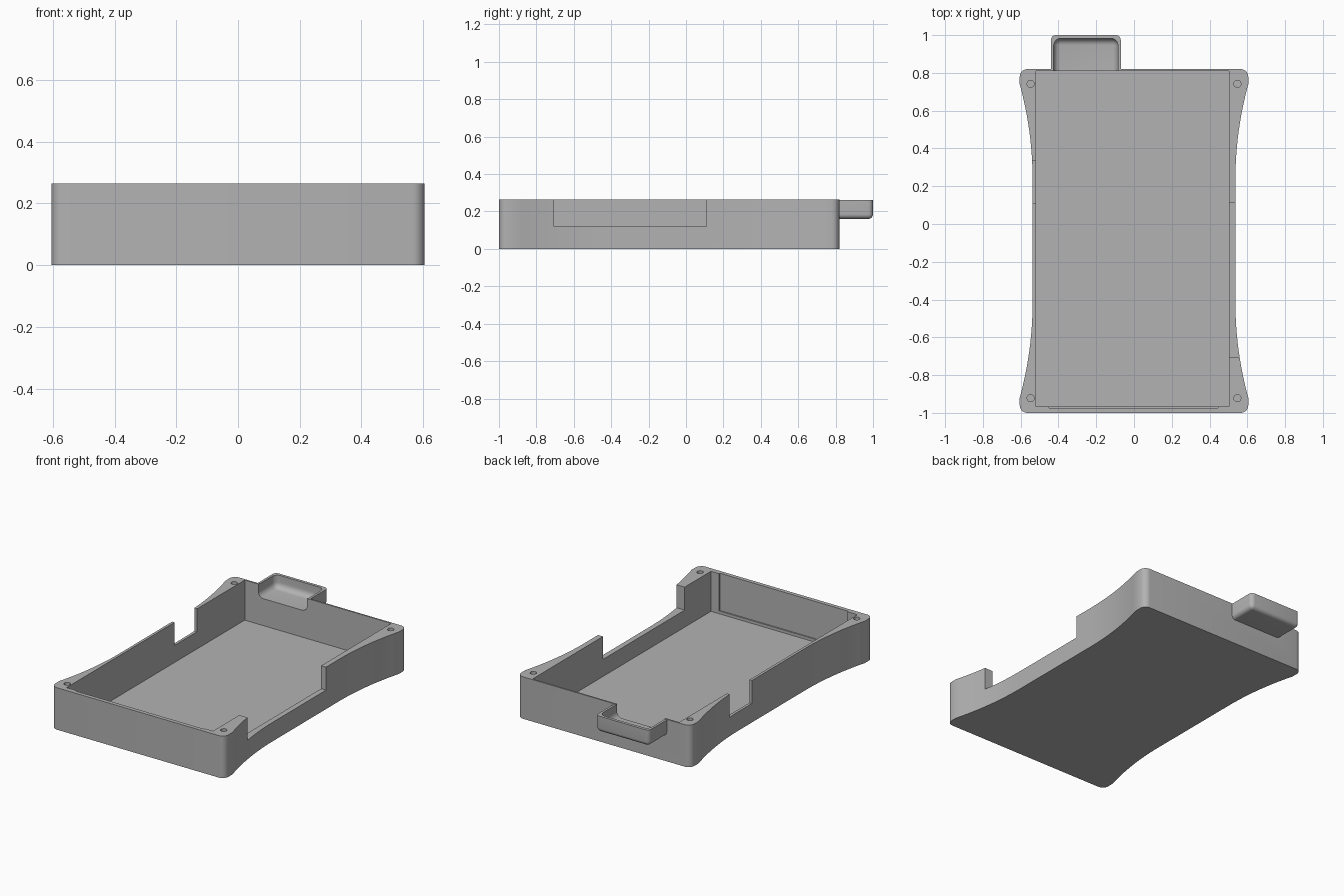
import bpy, bmesh
from math import cos, sin, pi, radians

cube = bpy.data.objects.get("Cube")
if cube:
    bpy.data.objects.remove(cube, do_unlink=True)

grey = bpy.data.materials.new("plain_grey")
grey.use_nodes = True
grey.diffuse_color = (0.45, 0.45, 0.45, 1)
grey.node_tree.nodes["Principled BSDF"].inputs["Base Color"].default_value = grey.diffuse_color

TOP = 0.265       # rim height
MID = -0.09       # y of the body's middle
HALF = 0.91       # half length of the body


def make_object(name, bm):
    bmesh.ops.recalc_face_normals(bm, faces=bm.faces)
    mesh = bpy.data.meshes.new(name)
    bm.to_mesh(mesh)
    bm.free()
    mesh.materials.append(grey)
    obj = bpy.data.objects.new(name, mesh)
    bpy.context.collection.objects.link(obj)
    return obj


def prism(name, outline, z0, z1):
    bm = bmesh.new()
    face = bm.faces.new([bm.verts.new((x, y, z0)) for x, y in outline])
    side = bmesh.ops.extrude_face_region(bm, geom=[face])["geom"]
    bmesh.ops.translate(bm, vec=(0, 0, z1 - z0),
                        verts=[v for v in side if isinstance(v, bmesh.types.BMVert)])
    return make_object(name, bm)


def box(name, x0, x1, y0, y1, z0, z1):
    return prism(name, [(x0, y0), (x1, y0), (x1, y1), (x0, y1)], z0, z1)


def round_tray(name, x0, x1, y0, y1, z0, z1, radius):
    """Box rounded at its bottom and far corners; open end and top stay sharp."""
    obj = box(name, x0, x1, y0, y1, z0, z1)
    bm = bmesh.new()
    bm.from_mesh(obj.data)
    edges = [e for e in bm.edges
             if any(v.co.y > y0 + 0.001 for v in e.verts)
             and any(v.co.z < z1 - 0.001 for v in e.verts)]
    bmesh.ops.bevel(bm, geom=edges, offset=radius, segments=6, profile=0.5, affect='EDGES')
    bmesh.ops.recalc_face_normals(bm, faces=bm.faces)
    bm.to_mesh(obj.data)
    bm.free()
    return obj


def cut(obj, cutter):
    mod = obj.modifiers.new("cut", 'BOOLEAN')
    mod.operation = 'DIFFERENCE'
    mod.solver = 'EXACT'
    mod.object = cutter
    bpy.context.view_layer.objects.active = obj
    bpy.ops.object.modifier_apply(modifier=mod.name)


# Quarter outline: straight waist, flaring curve, rounded corner
quarter = [(0.537 + 0.068 * (i / 12) ** 2, 0.33 + 0.5 * i / 12) for i in range(13)]
quarter += [(0.565 + 0.04 * cos(a * pi / 12), 0.87 + 0.04 * sin(a * pi / 12)) for a in range(7)]
right_half = [(x, -y) for x, y in reversed(quarter)] + quarter
outline = right_half + [(-x, -y) for x, y in right_half]
body = prism("case_body", [(x, y + MID) for x, y in outline], 0, TOP)

# Finger tab on the back wall
tab = round_tray("back_tab", -0.44, -0.07, 0.815, 1.0, 0.16, TOP - 0.003, 0.026)

# Cutters: pocket, shallow front recess, side openings, scoop
high = TOP + 0.1
scoop = round_tray("scoop_cutter", -0.425, -0.085, 0.75, 0.982, 0.182, high, 0.036)
cutters = [
    box("pocket_cutter", -0.52, 0.503, -0.967, 0.81, 0.012, high),
    box("recess_cutter", -0.45, 0.445, -0.975, -0.9, 0.03, high),
    box("left_opening_cutter", 0.45, 0.7, -0.705, 0.11, 0.12, high),
    box("right_opening_cutter", -0.7, -0.45, 0.11, 0.335, 0.12, high),
    scoop,
]

# Screw holes in the four corners
for sx in (-1, 1):
    for sy in (-1, 1):
        ring = [(sx * 0.547 + 0.019 * cos(a * pi / 12), MID + sy * 0.832 + 0.019 * sin(a * pi / 12))
                for a in range(24)]
        cutters.append(prism("hole_cutter", ring, 0.1, high))

for cutter in cutters:
    cut(body, cutter)
cut(tab, scoop)
for cutter in cutters:
    bpy.data.objects.remove(cutter, do_unlink=True)

# Smooth the curved walls, keep the edges sharp
for obj in (body, tab):
    bpy.ops.object.select_all(action='DESELECT')
    obj.select_set(True)
    bpy.context.view_layer.objects.active = obj
    bpy.ops.object.shade_smooth_by_angle(angle=radians(30))
